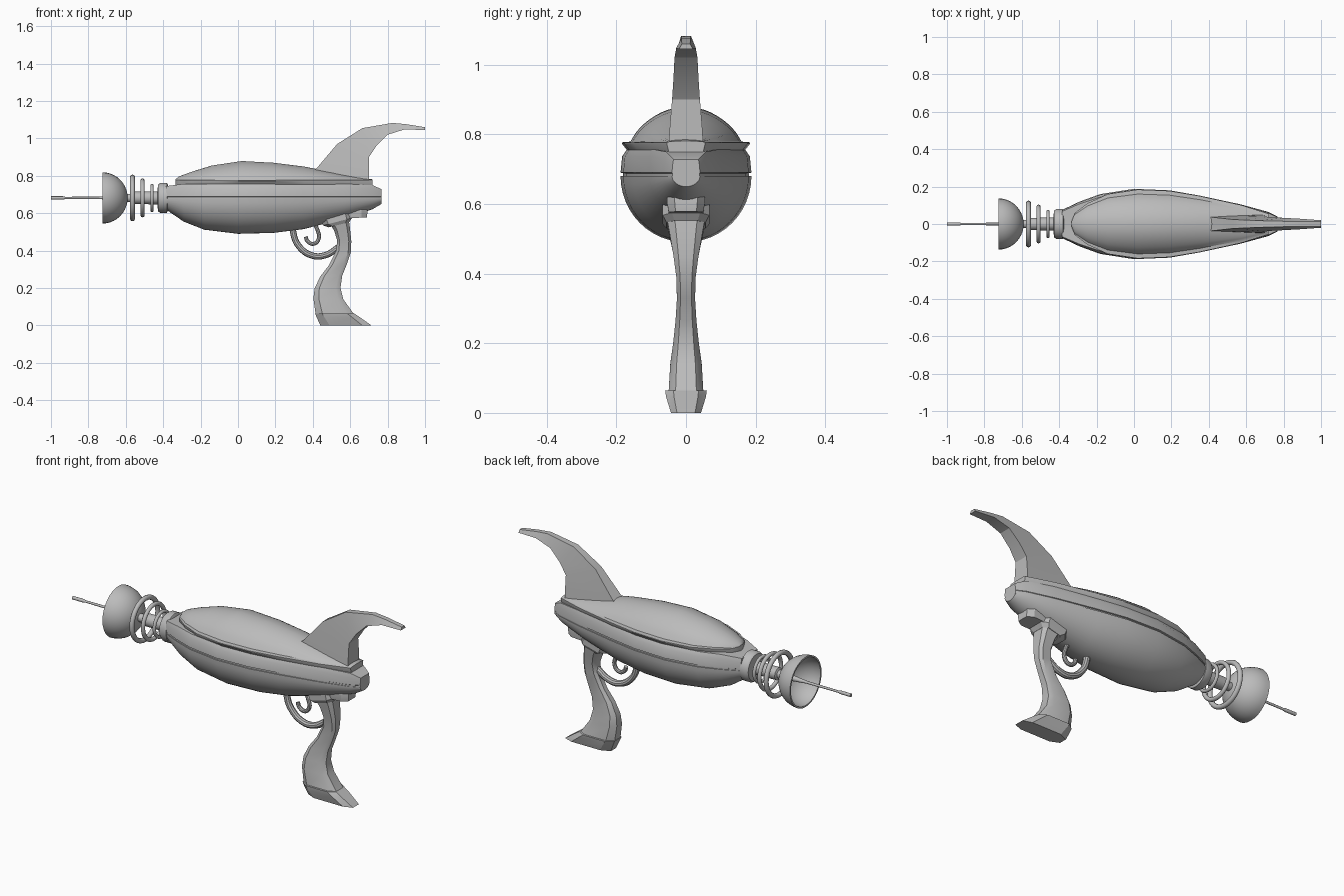
import bpy, bmesh, math
from mathutils import Vector

if "Cube" in bpy.data.objects:
    bpy.data.objects.remove(bpy.data.objects["Cube"])

AXIS = 0.682   # height of the barrel axis

metal = bpy.data.materials.new("grey_metal")
metal.use_nodes = True
GREY = (0.5, 0.5, 0.5, 1)
metal.diffuse_color = GREY
metal.node_tree.nodes["Principled BSDF"].inputs["Base Color"].default_value = GREY


def finish(obj, name, angle=35):
    obj.name = name
    obj.data.materials.append(metal)
    bpy.ops.object.select_all(action='DESELECT')
    obj.select_set(True)
    bpy.context.view_layer.objects.active = obj
    bpy.ops.object.shade_smooth_by_angle(angle=math.radians(angle))
    return obj


def loft(name, rings, angle=35, caps=True):
    """Skin closed rings of equal point count."""
    bm = bmesh.new()
    rows = [[bm.verts.new(p) for p in ring] for ring in rings]
    for a, b in zip(rows, rows[1:]):
        for i in range(len(a)):
            j = (i + 1) % len(a)
            bm.faces.new((a[i], a[j], b[j], b[i]))
    if caps:
        bm.faces.new(rows[0])
        bm.faces.new(rows[-1])
    bmesh.ops.recalc_face_normals(bm, faces=bm.faces)
    mesh = bpy.data.meshes.new(name)
    bm.to_mesh(mesh)
    bm.free()
    obj = bpy.data.objects.new(name, mesh)
    bpy.context.collection.objects.link(obj)
    return finish(obj, name, angle)


def mirrored(x, half):
    """Closed section across y from its +y half of (y, z) points."""
    return [(x, y, z) for y, z in half] + [(x, -y, z) for y, z in reversed(half)]


def lathe(name, profile, sides=32, caps=True):
    """Turn (x, radius) points about the barrel axis."""
    turn = [2 * math.pi * i / sides for i in range(sides)]
    return loft(name, [[(x, r * math.cos(t), AXIS + r * math.sin(t)) for t in turn]
                       for x, r in profile], caps=caps)


def tube(name, points, radius):
    curve = bpy.data.curves.new(name, 'CURVE')
    curve.dimensions = '3D'
    curve.bevel_depth = radius
    curve.bevel_resolution = 3
    curve.use_fill_caps = True
    curve.resolution_u = 8
    spline = curve.splines.new('BEZIER')
    spline.bezier_points.add(len(points) - 1)
    for bp, (x, z) in zip(spline.bezier_points, points):
        bp.co = Vector((x, 0, z))
        bp.handle_left_type = bp.handle_right_type = 'AUTO'
    obj = bpy.data.objects.new(name, curve)
    bpy.context.collection.objects.link(obj)
    bpy.ops.object.select_all(action='DESELECT')
    obj.select_set(True)
    bpy.context.view_layer.objects.active = obj
    bpy.ops.object.convert(target='MESH')
    return finish(bpy.context.object, name)


# Lower hull and side band: station x, half width, depth below, band top
stations = [(-.385, .075, .06, .745), (-.29, .12, .125, .757), (-.18, .16, .168, .757),
            (0, .188, .19, .757), (.19, .18, .185, .757), (.35, .152, .165, .757),
            (.57, .105, .108, .757), (.72, .064, .058, .75), (.768, .04, .03, .728)]
arc = [math.pi * i / 24 for i in range(25)]
loft("lower_hull", [[(x, w * math.cos(a), .68 - d * math.sin(a)) for a in arc]
                    for x, w, d, top in stations])
loft("side_band", [mirrored(x, [(w * .96, .67), (w * .96, .688), (w, .69),
                                (w * .975, top - .02), (w * .9, top)])
                   for x, w, d, top in stations])

# Upper dome with a flared lip: station x, lip half width, height
dome = [(-.335, .012, .002), (-.315, .06, .018), (-.25, .11, .042), (-.14, .16, .076),
        (.02, .184, .1), (.19, .177, .091), (.35, .15, .071), (.57, .102, .029), (.72, .055, .002)]
steps = [1 - i / 9 for i in range(10)]
loft("upper_dome", [mirrored(x, [(w * .9, .75), (w, .773), (w, .777)] +
                             [(w * .87 * s, .779 + h * (1 - s * s) ** .8) for s in steps[:-1]]
                             + [(w * .02, .779 + h)])
                    for x, w, h in dome])

# Tail fin: leading x, z, half width, then trailing x, z, half width
fin = [(.34, .79, .04, .70, .765, .05), (.42, .84, .036, .70, .83, .046),
       (.53, .97, .024, .70, .90, .04), (.665, 1.055, .018, .74, .96, .036),
       (.826, 1.083, .014, .80, 1.02, .033), (.90, 1.076, .013, .89, 1.048, .028),
       (1.0, 1.06, .012, 1.0, 1.045, .02)]
loft("tail_fin", [[(x1, a, z1), (x2, b, z2), (x2, -b, z2), (x1, -a, z1)]
                  for x1, z1, a, x2, z2, b in fin], 25)


def handle_ring(xf, zf, xb, zb, w):
    """Rectangle with cut corners spanning front to back."""
    section = [(0, .5), (.18, 1), (.82, 1), (1, .6)]
    half = [(xf + (xb - xf) * t, w * k, zf + (zb - zf) * t) for t, k in section]
    return half + [(x, -y, z) for x, y, z in reversed(half)]


# Grip: front x, z, back x, z, half width
grip = [(.495, .54, .592, .57, .056), (.515, .505, .598, .525, .048), (.53, .455, .606, .45, .036),
        (.525, .40, .603, .39, .028), (.487, .323, .583, .33, .026), (.44, .262, .557, .265, .03),
        (.41, .20, .548, .20, .037), (.403, .145, .563, .14, .045), (.415, .06, .62, .06, .05)]
loft("grip", [handle_ring(*r) for r in grip])
loft("grip_foot", [handle_ring(.412, .065, .62, .065, .06),
                   handle_ring(.42, .045, .65, .045, .057),
                   handle_ring(.44, 0, .714, 0, .043)], 25)
loft("grip_collar", [handle_ring(.485, .525, .595, .552, .056),
                     handle_ring(.455, .535, .61, .575, .067),
                     handle_ring(.44, .57, .60, .62, .067)], 25)
loft("rear_mount", [handle_ring(.52, .57, .69, .578, .05),
                    handle_ring(.52, .60, .692, .612, .055),
                    handle_ring(.52, .64, .68, .65, .05)], 25)

# Trigger guard and curled trigger
tube("trigger_guard", [(.295, .56), (.295, .50), (.325, .425), (.40, .373), (.47, .377), (.54, .42)], .017)
tube("trigger", [(.40, .56), (.425, .51), (.432, .465), (.405, .437), (.372, .45), (.362, .475)], .011)

# Muzzle collar, core and cooling rings
lathe("muzzle_collar", [(-.375, .07), (-.38, .08), (-.415, .08), (-.427, .072), (-.43, .05)])
lathe("barrel_core", [(-.38, .035), (-.56, .033), (-.565, .022), (-.62, .022)], 24)
for i, (x, radius) in enumerate([(-.46, .067), (-.51, .093), (-.564, .112)]):
    bpy.ops.mesh.primitive_torus_add(location=(x, 0, AXIS), rotation=(0, math.pi / 2, 0),
                                     major_radius=radius, minor_radius=.009 + .002 * i,
                                     major_segments=36, minor_segments=10)
    finish(bpy.context.object, f"cooling_ring_{i + 1}", 60)

# Hollow dish opening forward
quarter = [math.pi / 2 * i / 10 for i in range(11)]
outer = [(-.725 + .135 * math.cos(a), max(.137 * math.sin(a), .002)) for a in quarter]
inner = [(-.725 + .125 * math.cos(a), max(.128 * math.sin(a), .002)) for a in reversed(quarter)]
lathe("dish", outer + inner)

# Antenna with a thicker tip
lathe("antenna", [(-.59, .02), (-.66, .014), (-.73, .007), (-.925, .006), (-.935, .009), (-1, .009)], 12)
